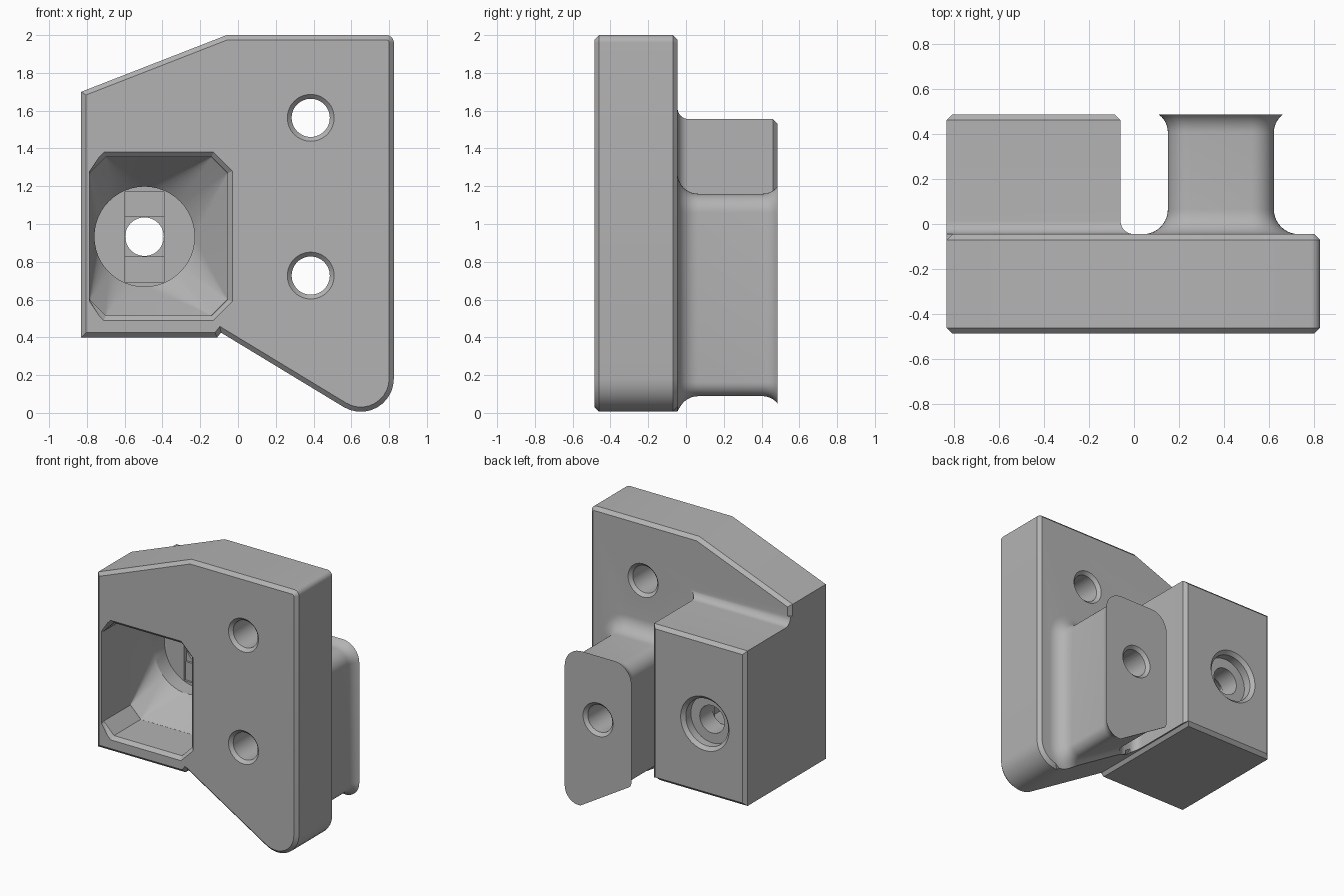
import bpy, bmesh, math
from mathutils import Vector

cube = bpy.data.objects.get("Cube")
if cube:
    bpy.data.objects.remove(cube)

grey = bpy.data.materials.new("plain_grey")
grey.use_nodes = True
COLOUR = (0.45, 0.45, 0.45, 1)
grey.diffuse_color = COLOUR
grey.node_tree.nodes["Principled BSDF"].inputs["Base Color"].default_value = COLOUR


def outline(corners, d=0.0, steps=10):
    """Offset a counter-clockwise (x, z, radius) polygon by d and round its corners."""
    pts, n = [], len(corners)
    for i, (x, z, r) in enumerate(corners):
        p = Vector((x, z))
        a = (p - Vector(corners[i - 1][:2])).normalized()
        b = (Vector(corners[(i + 1) % n][:2]) - p).normalized()
        na, nb = Vector((a.y, -a.x)), Vector((b.y, -b.x))
        mitre = (na + nb) / (1 + na.dot(nb))
        if r == 0:
            pts.append(p + mitre * d)
            continue
        centre = p - mitre * r
        start = math.atan2(na.y, na.x)
        turn = na.angle_signed(nb) * -1
        for k in range(steps + 1):
            t = start + turn * k / steps
            pts.append(centre + Vector((math.cos(t), math.sin(t))) * max(r + d, 0.004))
    return pts


def finish(name, bm):
    bmesh.ops.recalc_face_normals(bm, faces=bm.faces)
    mesh = bpy.data.meshes.new(name)
    bm.to_mesh(mesh)
    bm.free()
    mesh.materials.append(grey)
    ob = bpy.data.objects.new(name, mesh)
    bpy.context.collection.objects.link(ob)
    return ob


def loft(name, sections):
    """Skin rings of points given as (y, ring)."""
    bm = bmesh.new()
    rings = [[bm.verts.new((p[0], y, p[1])) for p in ring] for y, ring in sections]
    for lo, hi in zip(rings, rings[1:]):
        for i in range(len(lo)):
            bm.faces.new((lo[i - 1], lo[i], hi[i], hi[i - 1]))
    bm.faces.new(rings[0])
    bm.faces.new(rings[-1])
    return finish(name, bm)


def hull(name, sections):
    bm = bmesh.new()
    verts = [bm.verts.new((p[0], y, p[1])) for y, ring in sections for p in ring]
    bmesh.ops.convex_hull(bm, input=verts)
    bmesh.ops.dissolve_limit(bm, angle_limit=0.002, verts=bm.verts, edges=bm.edges)
    return finish(name, bm)


def combine(ob, other, operation, keep=False):
    mod = ob.modifiers.new("cut", "BOOLEAN")
    mod.operation, mod.object, mod.solver = operation, other, "EXACT"
    bpy.context.view_layer.objects.active = ob
    bpy.ops.object.modifier_apply(modifier=mod.name)
    if not keep:
        bpy.data.objects.remove(other)


def circle(x, z, r, n=48):
    return [(x + r * math.cos(math.tau * k / n), z + r * math.sin(math.tau * k / n)) for k in range(n)]


FRONT, FACE, BACK, CH = -0.485, -0.045, 0.485, 0.025

# Mounting plate with chamfered rims
plate_shape = [(-0.83, 0.4, 0), (-0.11, 0.4, 0), (-0.09, 0.425, 0), (0.825, -0.13, 0.175),
               (0.825, 2, 0.04), (-0.06, 2, 0), (-0.83, 1.7, 0)]
body = loft("bracket_body", [(y, outline(plate_shape, d)) for y, d in (
    (FRONT, -CH), (FRONT + CH, 0), (FACE - CH, 0), (FACE, -CH))])
envelope = loft("envelope", [(y, outline(plate_shape)) for y in (FACE - CH, 1)])


def fillet(r):
    """Concave flare from the plate face, as (y, offset) pairs."""
    arc = [math.radians(9 * k) for k in range(11)]
    return [(FACE - CH, r)] + [(FACE + r - r * math.cos(t), r - r * math.sin(t)) for t in arc]


# Socket block, filleted into the plate and chamfered at the back
block_shape = [(-0.83, 0.4, 0), (-0.06, 0.4, 0), (-0.06, 1.555, 0), (-0.83, 1.555, 0)]
block = loft("socket_block", [(y, outline(block_shape, d)) for y, d in
                              fillet(0.06) + [(BACK - CH, 0), (BACK, -CH)]])

# Post with flared ends and a slanted underside
post_shape = [(0.15, 0.315, 0.04), (0.62, 0.03, 0.075), (0.62, 1.16, 0.1), (0.15, 1.16, 0.1)]
lip = [(BACK - 0.08 + 0.01 * k, 0.1 - math.sqrt(0.01 - (0.01 * k) ** 2)) for k in range(9)]
post = loft("post", [(y, outline(post_shape, d)) for y, d in fillet(0.11) + lip])

for part in (block, post):
    combine(part, envelope, "INTERSECT", keep=True)
    combine(body, part, "UNION")
bpy.data.objects.remove(envelope)

# Front pocket: chamfered mouth, straight shaft, funnel to a round seat
X0, X1, Z0, Z1, C = -0.785, -0.055, 0.515, 1.355, 0.085
mouth = [(X0 + C, Z0, 0), (X1 - C, Z0, 0), (X1, Z0 + C, 0), (X1, Z1 - C, 0),
         (X1 - C, Z1, 0), (X0 + C, Z1, 0), (X0, Z1 - C, 0), (X0, Z0 + C, 0)]


def rim(d):
    return [(max(p.x, X0), p.y) for p in outline(mouth, d)]


HX, HZ = -0.495, 0.933
cutters = [
    hull("mouth_cut", [(FRONT - 0.01, rim(CH + 0.01)), (FRONT + CH, rim(0))]),
    hull("shaft_cut", [(FRONT - 0.01, rim(0)), (-0.145, rim(0))]),
    hull("funnel_cut", [(-0.146, rim(0)), (0.1, circle(HX, HZ, 0.265))]),
    hull("seat_cut", [(0.09, circle(HX, HZ, 0.265)), (0.22, circle(HX, HZ, 0.265))]),
    hull("slot_cut", [(y, [(HX + sx * 0.104, HZ + sz * 0.24) for sx in (-1, 1) for sz in (-1, 1)])
                      for y in (0.2, 0.235)]),
    hull("square_cut", [(y, [(HX + sx * 0.104, HZ + sz * 0.104) for sx in (-1, 1) for sz in (-1, 1)])
                        for y in (0.2, 0.25)]),
    hull("bolt_cut", [(0.2, circle(HX, HZ, 0.102)), (0.6, circle(HX, HZ, 0.102))]),
    hull("counterbore_cut", [(0.4, circle(HX, HZ, 0.175)), (0.6, circle(HX, HZ, 0.175))]),
    hull("counterbore_rim_cut", [(BACK - CH, circle(HX, HZ, 0.175)), (BACK + 0.01, circle(HX, HZ, 0.21))]),
]

# Screw holes, countersunk at both ends
for z, end in ((1.562, FACE), (0.727, BACK)):
    cutters.append(hull("hole_cut", [(y, circle(0.385, z, 0.101)) for y in (FRONT - 0.1, end + 0.1)]))
    for y, s in ((FRONT, 1), (end, -1)):
        cutters.append(hull("sink_cut", [(y - s * 0.01, circle(0.385, z, 0.134)),
                                         (y + s * 0.023, circle(0.385, z, 0.101))]))
for cutter in cutters:
    combine(body, cutter, "DIFFERENCE")

# Smooth the round surfaces, keep the chamfers crisp
bpy.ops.object.select_all(action="DESELECT")
body.select_set(True)
bpy.context.view_layer.objects.active = body
bpy.ops.object.shade_smooth_by_angle(angle=math.radians(25))
